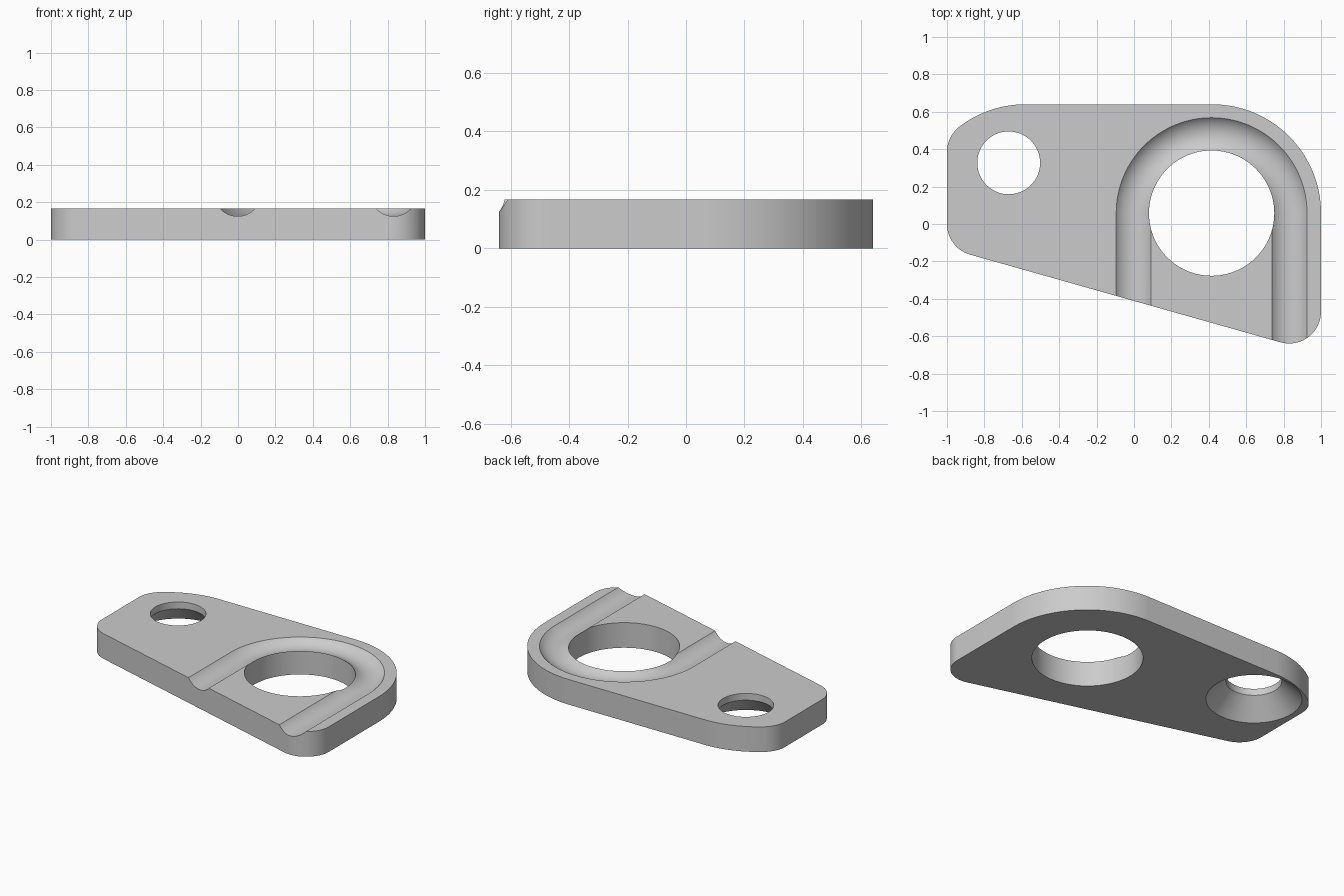
import bpy
import bmesh
from math import sin, cos, tau, radians, atan2
from mathutils import Vector

THICK = 0.167
EYE = Vector((0.415, 0.058, 0))       # centre of the large hole and the groove bend
SMALL = Vector((-0.67, 0.327, 0))     # centre of the countersunk hole
CORNER = 0.17
BEND = 0.583

cube = bpy.data.objects.get("Cube")
if cube:
    bpy.data.objects.remove(cube, do_unlink=True)

grey = bpy.data.materials.new("plain grey")
grey.use_nodes = True
grey.diffuse_color = (0.6, 0.6, 0.6, 1)
grey.node_tree.nodes["Principled BSDF"].inputs["Base Color"].default_value = grey.diffuse_color


def arc(cx, cy, r, start, end, steps):
    """Points of an arc, angles in degrees."""
    angles = [radians(start + (end - start) * i / steps) for i in range(steps + 1)]
    return [Vector((cx + r * cos(a), cy + r * sin(a), 0)) for a in angles]


def loft(name, rings):
    """Closed solid through a list of equal-sized rings of points."""
    bm = bmesh.new()
    rows = [[bm.verts.new(p) for p in ring] for ring in rings]
    n = len(rows[0])
    for a, b in zip(rows, rows[1:]):
        for i in range(n):
            j = (i + 1) % n
            bm.faces.new((a[i], a[j], b[j], b[i]))
    bm.faces.new(rows[0][::-1])
    bm.faces.new(rows[-1])
    bmesh.ops.recalc_face_normals(bm, faces=bm.faces)
    mesh = bpy.data.meshes.new(name)
    bm.to_mesh(mesh)
    bm.free()
    mesh.materials.append(grey)
    obj = bpy.data.objects.new(name, mesh)
    bpy.context.collection.objects.link(obj)
    return obj


def turned(name, centre, profile, steps):
    """Vertical turned solid from (radius, height) pairs."""
    return loft(name, [[p + Vector((0, 0, z)) for p in arc(centre.x, centre.y, r, 0, 360, steps)[:-1]]
                       for r, z in profile])


# Plate outline, counter-clockwise from the lower right corner
left_x = -1 + CORNER
low_left, low_right = Vector((left_x, 0)), Vector((-left_x, -0.469))
along = low_right - low_left
slant = radians(-90) + atan2(along.y, along.x)
slant = slant * 360 / tau
bend_x, bend_y = -0.58, 0.64 - BEND
rise = ((BEND - CORNER) ** 2 - (left_x - bend_x) ** 2) ** 0.5
meet = atan2(rise, left_x - bend_x) * 360 / tau
outline = (arc(*low_right, CORNER, slant, 0, 20)
           + arc(1 - BEND, bend_y, BEND, 0, 90, 40)
           + arc(bend_x, bend_y, BEND, 90, meet, 16)
           + arc(left_x, bend_y + rise, CORNER, meet, 180, 12)[1:]
           + arc(*low_left, CORNER, 180, 360 + slant, 16))
plate = loft("bracket_plate", [outline, [p + Vector((0, 0, THICK)) for p in outline]])

# Large through hole, and small hole with a countersink underneath
eye_cut = turned("eye_cutter", EYE, [(0.335, -0.1), (0.335, 0.3)], 96)
sink_cut = turned("countersink_cutter", SMALL,
                  [(0.31, -0.02), (0.168, 0.122), (0.168, 0.3)], 64)

# Round-bottomed U groove: straight leg, half turn, straight leg
groove_r, path_r, depth = 0.125, 0.417, 0.042
path = [(p, (p - EYE).normalized()) for p in arc(EYE.x, EYE.y, path_r, 180, 0, 64)]
leg = Vector((0, -1, 0))
path = [(path[0][0] + leg, path[0][1])] + path + [(path[-1][0] + leg, path[-1][1])]
lift = Vector((0, 0, THICK - depth + groove_r))
rings = []
for point, out in path:
    rings.append([point + lift + out * c.x + Vector((0, 0, c.y))
                  for c in arc(0, 0, groove_r, 0, 360, 64)[:-1]])
groove_cut = loft("groove_cutter", rings)

# Cut the plate and bake the result
cutters = [eye_cut, sink_cut, groove_cut]
for cutter in cutters:
    cutter.hide_render = True
    mod = plate.modifiers.new(cutter.name, "BOOLEAN")
    mod.operation = "DIFFERENCE"
    mod.solver = "EXACT"
    mod.object = cutter
bpy.context.view_layer.update()
baked = bpy.data.meshes.new_from_object(plate.evaluated_get(bpy.context.evaluated_depsgraph_get()))
plate.modifiers.clear()
plate.data = baked
for cutter in cutters:
    bpy.data.objects.remove(cutter, do_unlink=True)

# Smooth curved walls with crisp rims
for obj in bpy.context.selected_objects:
    obj.select_set(False)
plate.select_set(True)
bpy.context.view_layer.objects.active = plate
bpy.ops.object.shade_smooth_by_angle(angle=radians(25))
